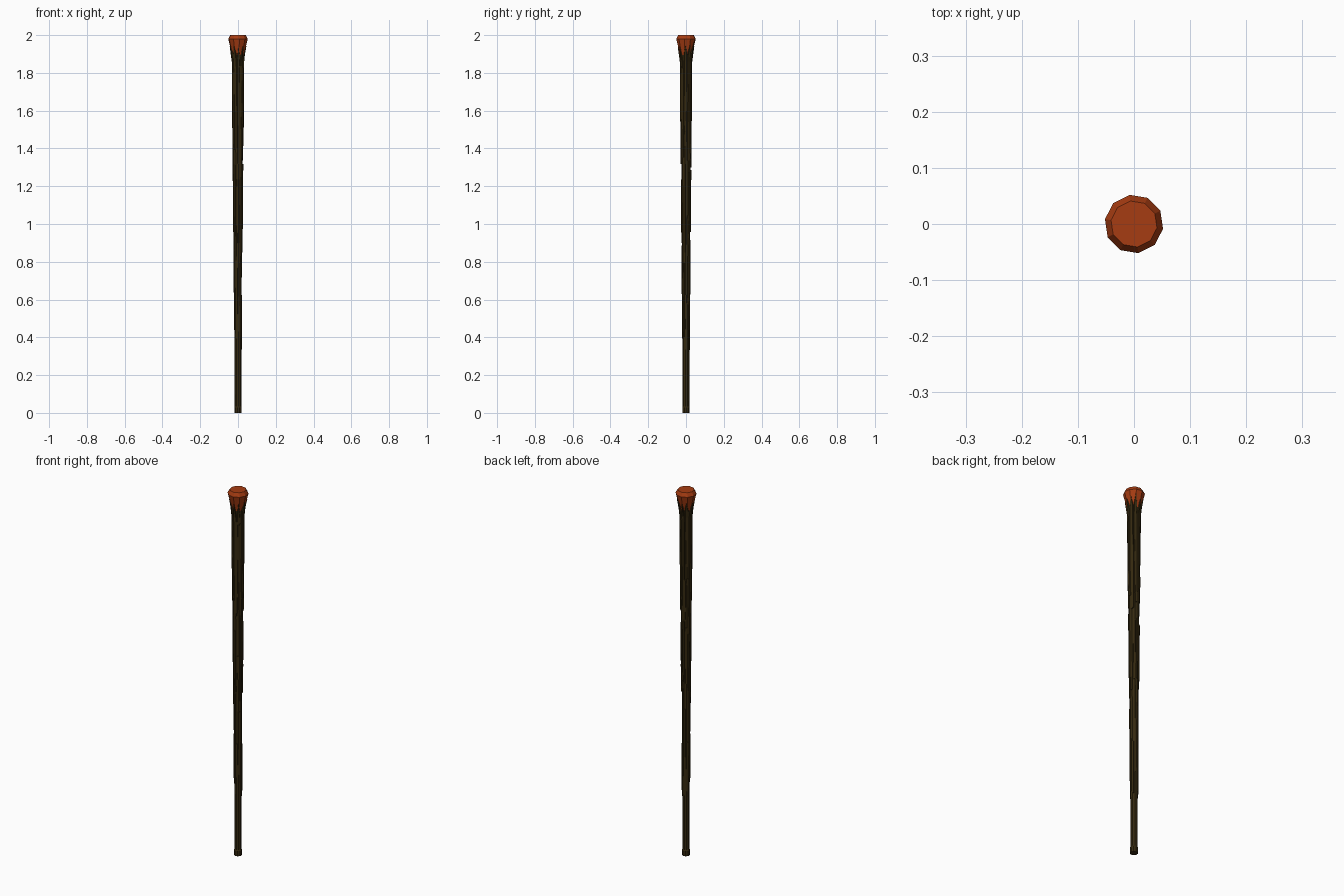
import bpy, bmesh, math, random

if "Cube" in bpy.data.objects:
    bpy.data.objects.remove(bpy.data.objects["Cube"])
random.seed(4)
SIDES = 10


def material(name, color):
    m = bpy.data.materials.new(name)
    m.diffuse_color = (*color, 1)
    m.use_nodes = True
    m.node_tree.nodes["Principled BSDF"].inputs["Base Color"].default_value = m.diffuse_color
    return m


def finish(name, bm, mat):
    bmesh.ops.recalc_face_normals(bm, faces=bm.faces)
    me = bpy.data.meshes.new(name)
    bm.to_mesh(me)
    bm.free()
    ob = bpy.data.objects.new(name, me)
    bpy.context.collection.objects.link(ob)
    me.materials.append(mat)
    return ob


def loft(bm, rings):
    loops = [[bm.verts.new(p) for p in ring] for ring in rings]
    n = len(loops[0])
    for a, b in zip(loops, loops[1:]):
        for i in range(n):
            j = (i + 1) % n
            bm.faces.new((a[i], a[j], b[j], b[i]))
    bm.faces.new(loops[0][::-1])
    bm.faces.new(loops[-1])


def ring(r, z, turn=0.0):
    return [(r * math.cos(a), r * math.sin(a), z) for a in
            (math.radians(98.5 + turn) + i * math.tau / SIDES for i in range(SIDES))]


def lerp_profile(z, prof):
    for (z0, r0), (z1, r1) in zip(prof, prof[1:]):
        if z <= z1:
            return r0 + (r1 - r0) * (z - z0) / (z1 - z0)
    return prof[-1][1]


wood = material("dark_wood", (0.035, 0.022, 0.005))
ember = material("ember_orange", (0.38, 0.045, 0.006))

# slim tapered core
CORE = [(0, 0.0175), (0.3, 0.018), (0.8, 0.0205), (1.3, 0.025), (1.6, 0.028), (1.86, 0.030), (1.91, 0.033)]
bm = bmesh.new()
loft(bm, [ring(r, z) for z, r in CORE])
finish("shaft_core", bm, wood)

# glowing head
bm = bmesh.new()
loft(bm, [ring(r, z) for z, r in [(1.88, 0.029), (1.91, 0.035), (1.98, 0.0525), (2.0, 0.0415)]])
finish("head", bm, ember)

# long overlapping splints, each following the shaft and ending in a point
SKIN = CORE[:-1] + [(1.90, 0.034), (1.96, 0.047)]


def splint(bm, angle, z0, z1, lift, twist, tip):
    rings = []
    zs = [z0] + [z for z, _ in SKIN if z0 + 0.04 < z < z1 - 0.04] + [z1]
    for z in zs:
        r = lerp_profile(z, SKIN)
        t = (z - z0) / (z1 - z0)
        a = angle + twist * t
        half = math.pi / SIDES * 0.95
        h = lift
        if z == z1 and tip:
            half *= 0.12
            h *= 0.6
        elif z == z0:
            half *= 0.8
        rings.append([((r + o) * math.cos(a + d), (r + o) * math.sin(a + d), z)
                      for d, o in ((-half, -0.003), (-half * 0.6, h), (half * 0.6, h), (half, -0.003))])
    loft(bm, rings)


bm = bmesh.new()
TIERS = [(0.30, 0.58, 1.0, 0.003), (0.82, 1.0, 1.5, 0.0035), (1.29, 1.42, 1.85, 0.0035)]
for k, (lo, hi, end, lift) in enumerate(TIERS):
    for i in range(SIDES):
        a = (i + 0.5 * k) * math.tau / SIDES
        splint(bm, a, random.uniform(lo, lo + 0.15), random.uniform(hi, end), lift,
               random.uniform(-0.15, 0.15), False)
# flared crown splints
for i in range(SIDES):
    a = math.radians(98.5) + i * math.tau / SIDES
    splint(bm, a, random.uniform(1.3, 1.6), random.uniform(1.935, 1.96), 0.003,
           random.uniform(-0.1, 0.1), True)
finish("splints", bm, wood)

# worn foot collar
bm = bmesh.new()
loft(bm, [ring(r, z, 18) for z, r in [(0, 0.0195), (0.028, 0.020), (0.035, 0.017)]])
finish("foot", bm, wood)
